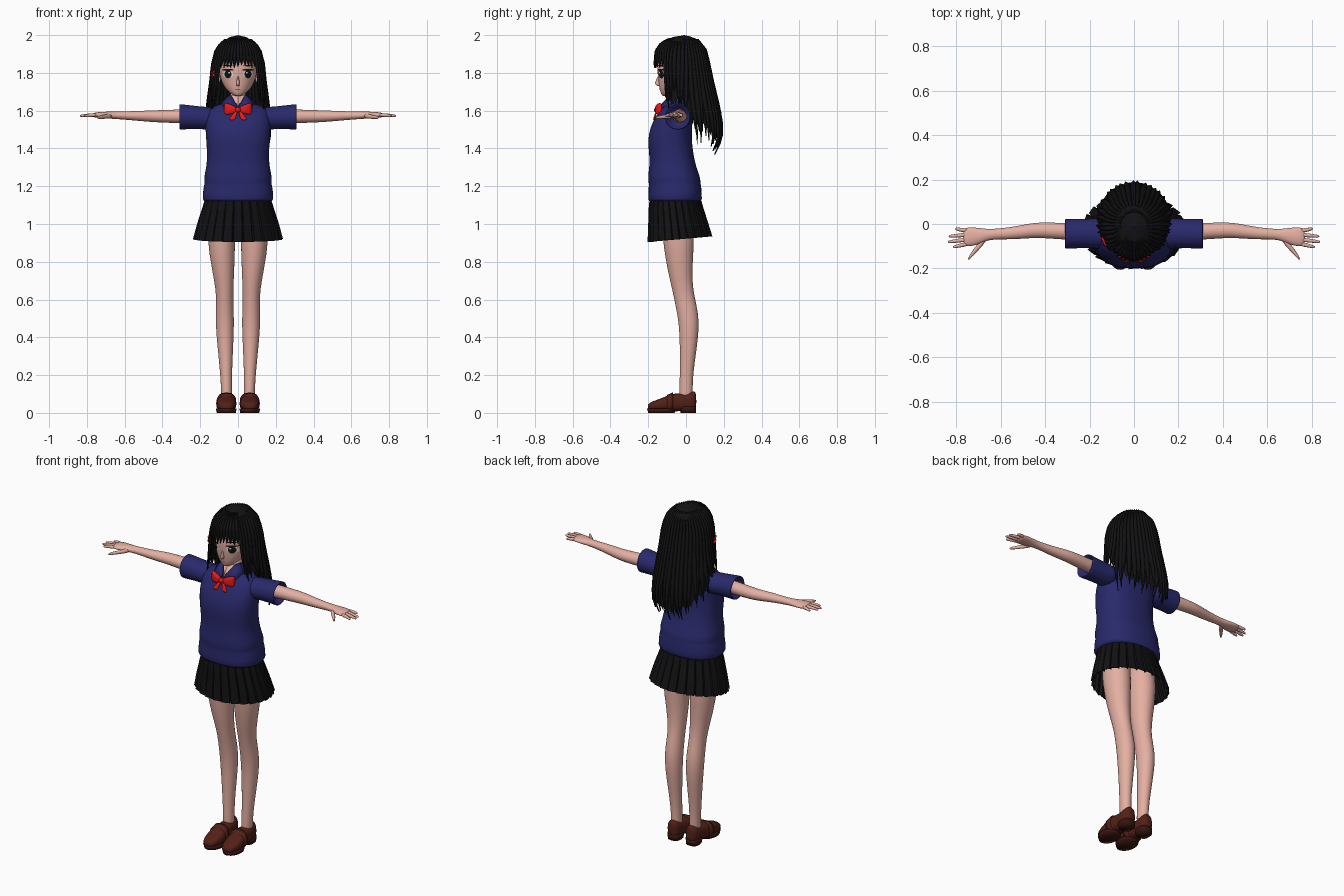
import bpy, bmesh, math, random
from mathutils import Vector
from mathutils.bvhtree import BVHTree

random.seed(4)


def material(name, rgb):
    m = bpy.data.materials.new(name)
    m.diffuse_color = (*rgb, 1)
    return m


SKIN = material("skin", (0.78, 0.43, 0.36))
NAVY = material("navy_knit", (0.022, 0.022, 0.15))
BLACK = material("black", (0.006, 0.006, 0.007))
RED = material("red", (0.8, 0.01, 0.01))
BROWN = material("brown_leather", (0.085, 0.015, 0.009))
SOLE = material("dark_sole", (0.04, 0.008, 0.005))
WHITE = material("white", (0.8, 0.78, 0.76))
LIP = material("lip", (0.35, 0.1, 0.08))


def build(name, verts, faces, mat, mirror=False, subsurf=0, solid=0, smooth=True):
    bm = bmesh.new()
    vs = [bm.verts.new(v) for v in verts]
    for f in faces:
        bm.faces.new([vs[i] for i in f])
    bmesh.ops.recalc_face_normals(bm, faces=bm.faces)
    for f in bm.faces:
        f.smooth = smooth
    me = bpy.data.meshes.new(name)
    bm.to_mesh(me)
    bm.free()
    me.materials.append(mat)
    ob = bpy.data.objects.new(name, me)
    bpy.context.collection.objects.link(ob)
    if solid:
        ob.modifiers.new("thickness", 'SOLIDIFY').thickness = solid
    if mirror:
        ob.modifiers.new("mirror", 'MIRROR').use_mirror_merge = False
    if subsurf:
        s = ob.modifiers.new("subsurf", 'SUBSURF')
        s.levels = s.render_levels = subsurf
    return ob


def tube_faces(rows, n, caps=True):
    f = [(r * n + i, r * n + (i + 1) % n, (r + 1) * n + (i + 1) % n, (r + 1) * n + i)
         for r in range(rows - 1) for i in range(n)]
    if caps:
        f += [tuple(range(n)), tuple(range((rows - 1) * n, rows * n))]
    return f


def loft(name, axis, rings, mat, n=16, power=2, caps=True, **kw):
    """Rings are (position on axis, centre 1, centre 2, radius 1, radius 2)."""
    verts = []
    for p, c1, c2, r1, r2 in rings:
        for i in range(n):
            a = 2 * math.pi * i / n
            c, s = math.cos(a), math.sin(a)
            u = c1 + r1 * math.copysign(abs(c) ** (2 / power), c)
            v = c2 + r2 * math.copysign(abs(s) ** (2 / power), s)
            verts.append({'x': (p, u, v), 'y': (u, p, v), 'z': (u, v, p)}[axis])
    kw.setdefault("subsurf", 1)
    return build(name, verts, tube_faces(len(rings), n, caps), mat, **kw)


# Legs and shoes
loft("leg", 'z', [(1.12, .085, -.05, .075, .085), (.92, .09, -.04, .077, .088), (.75, .078, -.033, .059, .065),
                  (.65, .071, -.017, .047, .056), (.58, .07, -.002, .046, .057), (.48, .07, .018, .051, .056),
                  (.35, .067, .013, .042, .046), (.2, .063, .002, .031, .035), (.12, .06, 0, .03, .036),
                  (.04, .06, 0, .03, .036)], SKIN, mirror=True)
loft("shoe_upper", 'y', [(-.203, .062, .03, .018, .012), (-.19, .062, .036, .038, .022), (-.15, .062, .04, .05, .03),
                         (-.1, .062, .05, .052, .042), (-.06, .06, .056, .047, .05), (-.02, .06, .055, .041, .045),
                         (.02, .06, .06, .04, .052), (.045, .06, .065, .033, .055), (.055, .06, .06, .018, .04)],
     BROWN, power=2.5, mirror=True)
loft("shoe_strap", 'y', [(-.1, .062, .05, .054, .045), (-.07, .061, .056, .052, .052)], BROWN,
     power=2.5, mirror=True, subsurf=0)
loft("shoe_sole", 'z', [(0, .062, -.13, .05, .07), (.022, .062, -.13, .055, .076)], SOLE, n=24, mirror=True, subsurf=0)
loft("shoe_heel", 'z', [(0, .06, .012, .036, .04), (.035, .06, .008, .04, .046)], SOLE, n=20, power=3,
     mirror=True, subsurf=0)

# Pleated skirt, open below
pleats, rows = 26, [(1.16, .165, -.06, .13, .002), (1.08, .188, -.053, .143, .006),
                    (1.0, .212, -.042, .154, .01), (.92, .232, -.032, .166, .013)]
verts = []
for z, rx, cy, ry, d in rows:
    for i in range(pleats * 3):
        a = 2 * math.pi * (i // 3 + (0, .08, .9)[i % 3]) / pleats
        k = (-d, d * .5, 0)[i % 3]
        tilt = .015 * math.sin(a) * (1.16 - z) / .24
        verts.append(((rx + k) * math.cos(a), cy + (ry + k) * math.sin(a), z + tilt))
build("skirt", verts, tube_faces(len(rows), pleats * 3, False), BLACK, solid=.003, smooth=False)

# Knitted top with hem band and sleeves
loft("sweater", 'z', [(1.12, 0, -.058, .184, .14), (1.122, 0, -.058, .19, .144), (1.2, 0, -.058, .184, .14),
                      (1.212, 0, -.06, .176, .137), (1.24, 0, -.062, .182, .14), (1.28, 0, -.068, .173, .13),
                      (1.34, 0, -.073, .163, .118), (1.42, 0, -.085, .167, .117), (1.48, 0, -.083, .172, .115),
                      (1.54, 0, -.072, .174, .106), (1.59, 0, -.058, .168, .09), (1.62, 0, -.05, .145, .075),
                      (1.638, 0, -.045, .085, .06), (1.645, 0, -.04, .05, .045)], NAVY, n=28, power=2.4)
loft("sleeve", 'x', [(.1, -.045, 1.56, .06, .052), (.165, -.042, 1.56, .07, .062), (.18, -.042, 1.561, .067, .06),
                     (.24, -.043, 1.565, .066, .063), (.295, -.044, 1.567, .068, .067), (.31, -.044, 1.567, .069, .069),
                     (.312, -.044, 1.567, .06, .06), (.27, -.04, 1.567, .045, .045)], NAVY, n=20, mirror=True)

# Arms and hands
loft("arm", 'x', [(.18, -.035, 1.57, .04, .04), (.31, -.034, 1.57, .038, .037), (.42, -.026, 1.57, .036, .033),
                  (.48, -.032, 1.571, .033, .03), (.55, -.042, 1.573, .028, .025), (.64, -.046, 1.575, .023, .02),
                  (.67, -.05, 1.576, .029, .019), (.71, -.056, 1.577, .041, .018), (.75, -.058, 1.577, .044, .015),
                  (.77, -.059, 1.576, .038, .01)], SKIN, mirror=True)
for finger, y0, y1, tip in (("index", -.09, -.103, .815), ("middle", -.069, -.08, .838),
                            ("ring", -.048, -.055, .834), ("little", -.03, -.022, .805)):
    loft(finger + "_finger", 'x', [(.745, y0, 1.577, .011, .012), (.78, y0 * .6 + y1 * .4, 1.577, .01, .01),
                                   (tip - .01, y1, 1.573, .008, .008), (tip, y1, 1.572, .004, .004)],
         SKIN, n=8, mirror=True)
loft("thumb", 'x', [(.665, -.06, 1.573, .02, .014), (.69, -.09, 1.57, .019, .013), (.72, -.125, 1.566, .015, .01),
                    (.74, -.15, 1.564, .01, .008), (.746, -.158, 1.564, .004, .004)], SKIN, n=10, mirror=True)

# Neck and head
loft("neck", 'z', [(1.6, 0, -.035, .05, .045), (1.66, 0, -.03, .042, .042), (1.74, 0, -.02, .042, .045)], SKIN)
head = loft("head", 'z', [(1.677, 0, -.108, .012, .014), (1.684, 0, -.098, .03, .032), (1.705, 0, -.078, .057, .06),
                          (1.735, 0, -.052, .08, .092), (1.78, 0, -.035, .098, .115), (1.84, 0, -.025, .108, .13),
                          (1.9, 0, -.025, .1, .12), (1.95, 0, -.02, .07, .085), (1.975, 0, -.02, .03, .04)], SKIN, n=24)
loft("nose", 'z', [(1.728, 0, -.138, .009, .01), (1.74, 0, -.147, .01, .022), (1.755, 0, -.147, .008, .015),
                   (1.785, 0, -.145, .005, .006)], SKIN, n=8)
loft("ear", 'x', [(.09, -.01, 1.775, .018, .03), (.112, 0, 1.778, .022, .034), (.118, .003, 1.78, .016, .026)],
     SKIN, n=12, mirror=True)

# Face details laid onto the head surface
bpy.context.view_layer.update()
face_tree = BVHTree.FromObject(head, bpy.context.evaluated_depsgraph_get())


def patch(name, cx, cz, rx, rz, off, mat, mirror=True, n=20):
    verts = []
    for k in (.02, .35, .7, 1):
        for i in range(n):
            a = 2 * math.pi * i / n
            x, z = cx + k * rx * math.cos(a), cz + k * rz * math.sin(a)
            hit = face_tree.ray_cast(Vector((x, -1, z)), Vector((0, 1, 0)))[0]
            verts.append((x, (hit.y if hit else -.08) - off, z))
    build(name, verts, tube_faces(4, n, False) + [tuple(range(n))], mat, mirror=mirror)


patch("eye_white", .053, 1.793, .028, .021, .0015, WHITE)
patch("iris", .053, 1.793, .018, .022, .003, BLACK)
patch("eye_highlight", .047, 1.801, .005, .005, .0045, WHITE)
patch("upper_lash", .054, 1.816, .032, .005, .004, BLACK)
patch("eyebrow", .053, 1.838, .028, .003, .003, BLACK)
patch("mouth", 0, 1.712, .016, .0025, .002, LIP, mirror=False)

# Collar, open neckline and bow
loft("collar", 'z', [(1.61, 0, -.052, .095, .078), (1.65, 0, -.042, .066, .062), (1.68, 0, -.033, .05, .05)],
     NAVY, n=24, caps=False, solid=.004)
build("neckline", [(-.036, -.078, 1.68), (0, -.092, 1.682), (.036, -.078, 1.68), (0, -.135, 1.622)],
      [(0, 1, 3), (1, 2, 3)], SKIN, smooth=False)
build("collar_flap", [(.05, -.05, 1.685), (.09, -.07, 1.645), (.07, -.14, 1.612), (.004, -.142, 1.622),
                      (.036, -.088, 1.68)], [(0, 1, 4), (1, 2, 4), (2, 3, 4)], NAVY, mirror=True, solid=.006)
loft("bow_loop", 'x', [(.005, -.15, 1.605, .008, .012), (.03, -.152, 1.607, .016, .024), (.062, -.142, 1.609, .016, .033),
                       (.075, -.136, 1.609, .008, .034)], RED, n=12, power=3, mirror=True)
loft("bow_knot", 'z', [(1.59, 0, -.156, .012, .012), (1.605, 0, -.156, .015, .015), (1.62, 0, -.154, .012, .012)], RED, n=12)
loft("bow_tail", 'z', [(1.6, .008, -.155, .008, .005), (1.57, .024, -.165, .015, .005), (1.548, .034, -.172, .018, .004)],
     RED, n=8, power=4, mirror=True)

# Hair envelope: height, side reach, front y, back y
ENV = [(2.0, .002, -.012, -.008), (1.99, .05, -.075, .045), (1.965, .088, -.13, .08), (1.92, .118, -.162, .106),
       (1.85, .136, -.17, .122), (1.75, .147, -.166, .143), (1.65, .163, -.16, .168), (1.55, .18, -.15, .19),
       (1.45, .184, -.14, .194), (1.33, .165, -.12, .135)]


def hair_point(deg, z, off=0):
    z = max(1.33, min(2, z))
    i = next(i for i in range(len(ENV) - 1) if ENV[i + 1][0] <= z)
    k = (ENV[i][0] - z) / (ENV[i][0] - ENV[i + 1][0])
    _, rx, yf, yb = [p + (q - p) * k for p, q in zip(ENV[i], ENV[i + 1])]
    a = math.radians(deg)
    s = math.sin(a)
    return ((rx + off) * math.cos(a), -.01 + s * ((yb + .01 if s > 0 else -.01 - yf) + off), z)


def hair_end(deg):
    s = math.sin(math.radians(deg))
    return 1.87 if s < -.68 else 1.64 + .03 * s if s < 0 else 1.62 - .2 * s ** .8


# Inner hair shell
n, m, verts = 120, 18, []
for r in range(m):
    for i in range(n):
        d = 360 * i / n
        end = hair_end(d) + (.03 if i % 3 else 0)
        verts.append(hair_point(d, 2 - (2 - end) * (r / (m - 1)) ** 1.6, -.006 if r else -.001))
build("hair_shell", verts, tube_faces(m, n, False), BLACK)


# Tapered locks over the shell
def lock(name, deg, half, top, end, drift=0, bulge=.007, steps=12):
    verts = []
    for k in range(steps):
        t = k / (steps - 1)
        z = top + (end - top) * t
        w = half * min(1, .5 + t * 2) * max(.03, 1 - t ** 4)
        c = deg + drift * t * t
        b = bulge * max(.1, 1 - t ** 4)
        verts += [hair_point(c - w, z, -.006), hair_point(c, z, b), hair_point(c + w, z, -.006), hair_point(c, z, -b - .004)]
    build(name, verts, tube_faces(steps, 4), BLACK)


for i in range(11):
    lock("fringe_lock", -132 + i * 8.4, 6.5, 1.985, 1.832 + random.uniform(-.008, .008), bulge=.004)
for side in (0, 1):
    for deg, half, end in ((-41, 4, 1.67), (-35, 4.5, 1.61), (-28, 5, 1.65), (-20, 6, 1.7), (-11, 6, 1.62)):
        lock("side_lock", -180 - deg if side else deg, half, 1.97, end)
for i in range(23):
    d = -3 + i * 8.5
    lock("back_lock", d, 6.5, 1.98, max(1.335, hair_end(d) - random.uniform(0, .06)), random.uniform(-5, 5))
lock("stray_lock", 14, 4, 1.9, 1.42, 8)
lock("stray_lock", 24, 5, 1.9, 1.43, 4)

# Crossed hair pins on one side
for s in (-1, 1):
    pin = loft("hair_pin", 'y', [(-.1, -.126, 1.797 + s * .013, .006, .004), (-.06, -.143, 1.797 - s * .013, .006, .004)],
               RED, n=8, subsurf=0)
